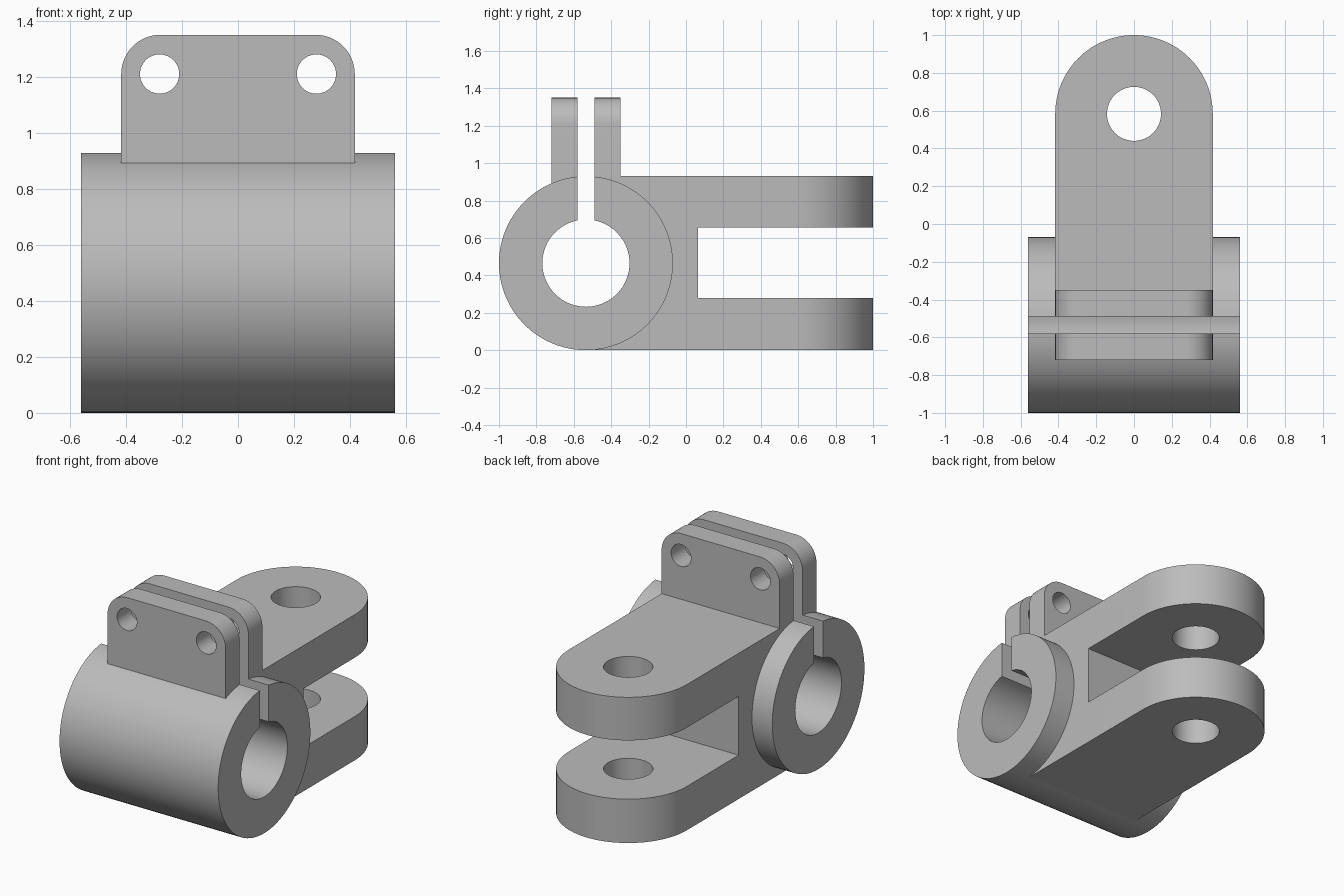
import bpy, bmesh
from math import pi, sin, cos, asin
from mathutils import Matrix, Vector

cube = bpy.data.objects.get("Cube")
if cube:
    bpy.data.objects.remove(cube, do_unlink=True)

AXIS_Y, AXIS_Z = -0.535, 0.465      # barrel axis
R_OUT, R_BORE = 0.465, 0.233
HALF_BARREL, HALF_W = 0.56, 0.417
SLIT = 0.045                        # half width of the clamp slit
TOP = 2 * R_OUT

steel = bpy.data.materials.new("plain grey")
steel.use_nodes = True
steel.diffuse_color = (0.5, 0.5, 0.5, 1)
steel.node_tree.nodes["Principled BSDF"].inputs["Base Color"].default_value = (0.5, 0.5, 0.5, 1)


def arc(cx, cy, r, a0, a1, n):
    return [(cx + r * cos(a0 + (a1 - a0) * i / n), cy + r * sin(a0 + (a1 - a0) * i / n))
            for i in range(n + 1)]


def prism(name, profile, place, depth):
    """Extrude a flat profile; place maps (u, v) to 3D and depth is the extrusion vector."""
    bm = bmesh.new()
    face = bm.faces.new([bm.verts.new(place(u, v)) for u, v in profile])
    ext = bmesh.ops.extrude_face_region(bm, geom=[face])
    verts = [g for g in ext["geom"] if isinstance(g, bmesh.types.BMVert)]
    bmesh.ops.translate(bm, verts=verts, vec=Vector(depth))
    bmesh.ops.recalc_face_normals(bm, faces=bm.faces)
    mesh = bpy.data.meshes.new(name)
    bm.to_mesh(mesh)
    bm.free()
    ob = bpy.data.objects.new(name, mesh)
    bpy.context.collection.objects.link(ob)
    mesh.materials.append(steel)
    return ob


def drill(name, radius, centre, axis, length):
    """Round cutter centred on a point along x, y or z."""
    turn = {"x": Matrix.Rotation(pi / 2, 3, "Y"), "y": Matrix.Rotation(pi / 2, 3, "X"),
            "z": Matrix.Identity(3)}[axis]
    c = Vector(centre)
    return prism(name, arc(0, 0, radius, 0, 2 * pi, 64)[:-1],
                 lambda u, v: c + turn @ Vector((u, v, -length / 2)),
                 turn @ Vector((0, 0, length)))


def cut(ob, cutters):
    for c in cutters:
        mod = ob.modifiers.new(c.name, "BOOLEAN")
        mod.operation, mod.solver, mod.object = "DIFFERENCE", "EXACT", c
    # bake the result, then drop the cutters
    bpy.context.view_layer.update()
    result = bpy.data.meshes.new_from_object(ob.evaluated_get(bpy.context.evaluated_depsgraph_get()))
    ob.modifiers.clear()
    ob.data = result
    for c in cutters:
        bpy.data.objects.remove(c, do_unlink=True)


# Split clamp barrel: an open ring with the slit at the top
a_out, a_in = asin(SLIT / R_OUT), asin(SLIT / R_BORE)
ring = arc(AXIS_Y, AXIS_Z, R_OUT, pi / 2 + a_out, 2.5 * pi - a_out, 96)
ring += arc(AXIS_Y, AXIS_Z, R_BORE, 2.5 * pi - a_in, pi / 2 + a_in, 72)
barrel = prism("clamp_barrel", ring, lambda u, v: (-HALF_BARREL, u, v), (2 * HALF_BARREL, 0, 0))

# Fork: round-ended block, split by a slot, with a pin hole through both arms
PIN_Y = 1 - HALF_W
START = AXIS_Y + SLIT + 0.004
plan = [(-HALF_W, START), (HALF_W, START)] + arc(0, PIN_Y, HALF_W, 0, pi, 64)
fork = prism("fork", plan, lambda u, v: (u, v, 0), (0, 0, TOP))
slot = prism("slot_cutter", [(0.065, 0.28), (1.2, 0.28), (1.2, 0.655), (0.065, 0.655)],
             lambda u, v: (-1, u, v), (2, 0, 0))
cut(fork, [slot, drill("pin_cutter", 0.143, (0, PIN_Y, 0.5), "z", 2),
           drill("bore_cutter", 0.3, (0, AXIS_Y, AXIS_Z), "x", 2)])

# Two clamp ears with rounded top corners and bolt holes
EAR_TOP, EAR_BASE, CORNER, EAR_T = 1.35, 0.88, 0.14, 0.14
ear = [(-HALF_W, EAR_BASE), (HALF_W, EAR_BASE)]
ear += arc(HALF_W - CORNER, EAR_TOP - CORNER, CORNER, 0, pi / 2, 16)
ear += arc(CORNER - HALF_W, EAR_TOP - CORNER, CORNER, pi / 2, pi, 16)
ears = []
for name, side in (("front_ear", -1), ("back_ear", 1)):
    ob = prism(name, ear, lambda u, v: (u, AXIS_Y + side * SLIT, v), (0, side * EAR_T, 0))
    cut(ob, [drill("bolt_cutter", 0.07, (x, AXIS_Y, EAR_TOP - CORNER), "y", 1)
             for x in (-0.28, 0.28)])
    ears.append(ob)

# Smooth the round walls, keep the edges crisp
bpy.ops.object.select_all(action="DESELECT")
for ob in [barrel, fork] + ears:
    ob.select_set(True)
bpy.context.view_layer.objects.active = barrel
bpy.ops.object.shade_smooth_by_angle(angle=pi / 6)
